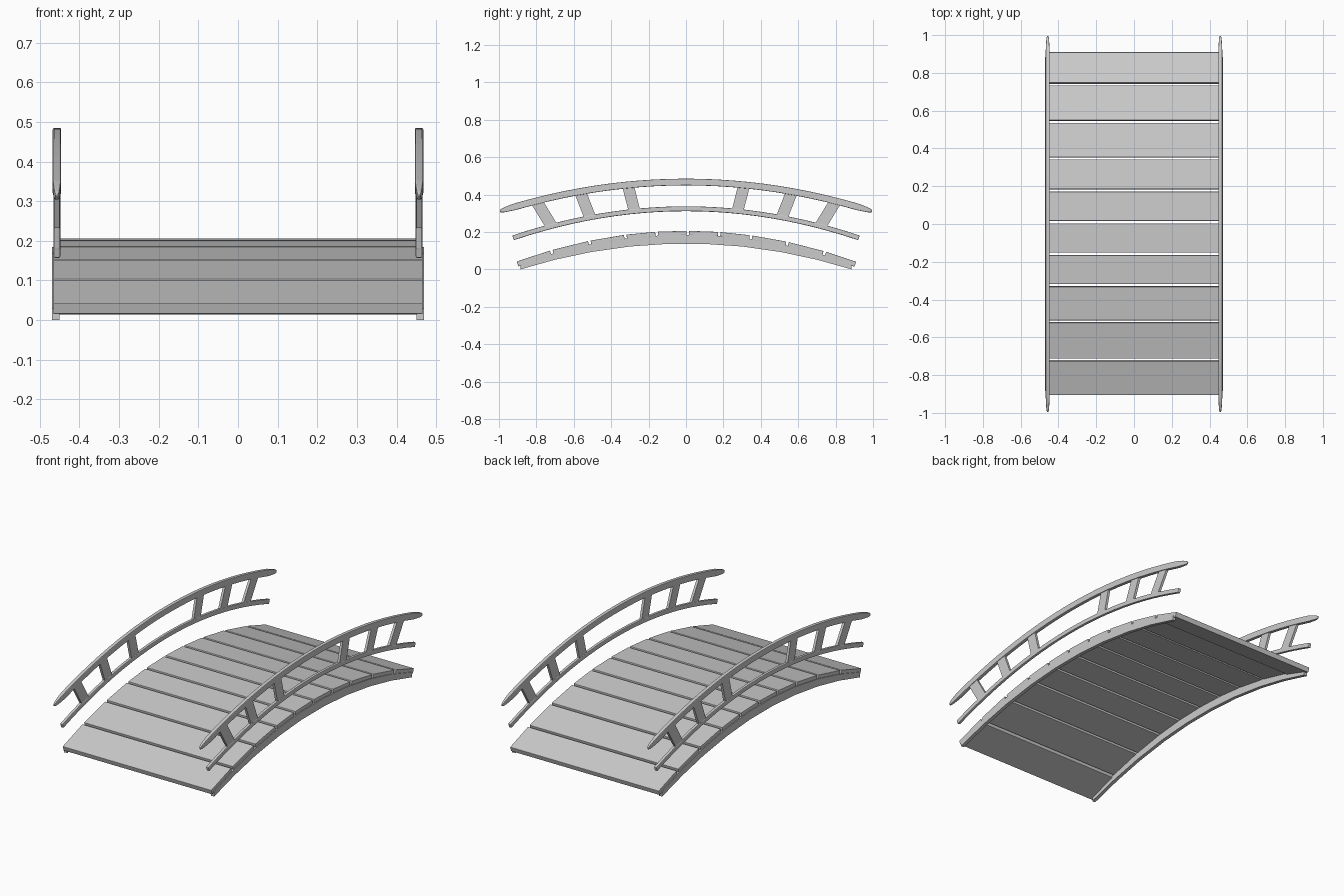
import bpy, bmesh, math
from mathutils import Vector

if "Cube" in bpy.data.objects:
    bpy.data.objects.remove(bpy.data.objects["Cube"])


def make(name, verts, faces, bevel=0.0):
    me = bpy.data.meshes.new(name)
    me.from_pydata(verts, [], faces)
    bm = bmesh.new()
    bm.from_mesh(me)
    bmesh.ops.recalc_face_normals(bm, faces=bm.faces)
    bm.to_mesh(me)
    bm.free()
    ob = bpy.data.objects.new(name, me)
    bpy.context.collection.objects.link(ob)
    if bevel:
        mod = ob.modifiers.new("bevel", 'BEVEL')
        mod.width = bevel
        mod.segments = 2
        mod.limit_method = 'ANGLE'
        mod.angle_limit = math.radians(50)
    return ob


def loft(name, stations, bevel=0.0):
    """Stations are (x centre, half width, lower (y, z), upper (y, z))."""
    verts, faces = [], []
    for x, w, lo, up in stations:
        verts += [(x - w, *lo), (x + w, *lo), (x + w, *up), (x - w, *up)]
    n = len(stations)
    for i in range(n - 1):
        for j in range(4):
            a, b = i * 4 + j, i * 4 + (j + 1) % 4
            faces.append((a, b, b + 4, a + 4))
    faces += [(3, 2, 1, 0), tuple(range(4 * n - 4, 4 * n))]
    return make(name, verts, faces, bevel)


def deck_z(y):
    return 0.206 - 0.2 * y * y


def offset(y, z, slope, d):
    n = Vector((-slope, 1)).normalized() * d
    return (y + n.x, z + n.y)


# Deck planks: straight boards following the arch
seams = [-0.905, -0.72, -0.517, -0.325, -0.158, 0.01, 0.178, 0.348, 0.543, 0.742, 0.91]
for i, (a, b) in enumerate(zip(seams, seams[1:])):
    a, b = a + (0.007 if i else 0), b - (0.007 if i < 9 else 0)
    za, zb = deck_z(a), deck_z(b)
    s = (zb - za) / (b - a)
    t = 0.028 if i in (0, 9) else 0.022
    loft(f"plank_{i + 1}", [(0, 0.466, offset(a, za, s, -t), (a, za)),
                            (0, 0.466, offset(b, zb, s, -t), (b, zb))], 0.002)


def stringer(side, x):
    st = []
    for y in (-0.885, -0.7, -0.51, -0.3, -0.1, 0.1, 0.3, 0.51, 0.7, 0.885):
        st.append((x, 0.01, (y, 0.138 - 0.176 * y * y), (y, deck_z(y) - 0.02)))
    loft(f"{side}_stringer", st)


def rail(name, x, half, top, k, width, height, taper):
    ys = [half * (-1 + 2 * i / 24) for i in range(25)]
    if taper:
        ends = [half - e for e in (0.0, 0.015, 0.04, 0.08)]
        ys = [-e for e in ends] + [y for y in ys if abs(y) < 0.9] + ends[::-1]
    st = []
    for y in ys:
        f = 1.0
        if taper:
            f = max(0.35, min(1.0, 0.35 + 0.65 * math.sqrt((half - abs(y)) / 0.08)))
        z, s = top - k * y * y, -2 * k * y
        st.append((x, width / 2 * f, offset(y, z, s, -height / 2 * f),
                   offset(y, z, s, height / 2 * f)))
    loft(name, st, 0.004)


# Side assemblies: stringer, handrail, lower rail and slanted balusters
for side, sx in (("left", -1), ("right", 1)):
    x = 0.457 * sx
    stringer(side, 0.46 * sx)
    rail(f"{side}_handrail", x, 0.995, 0.467, 0.158, 0.021, 0.036, True)
    rail(f"{side}_lower_rail", x, 0.925, 0.324, 0.182, 0.017, 0.026, False)
    i = 0
    for end in (-1, 1):
        for y0, y1 in ((0.275, 0.31), (0.512, 0.565), (0.718, 0.798)):
            i += 1
            y0, y1 = y0 * end, y1 * end
            lo = Vector((y0, 0.324 - 0.182 * y0 * y0))
            up = Vector((y1, 0.462 - 0.158 * y1 * y1))
            d = (up - lo).normalized()
            p = Vector((d.y, -d.x)) * 0.031
            loft(f"{side}_baluster_{i}", [(x, 0.007, tuple(lo - p), tuple(lo + p)),
                                          (x, 0.007, tuple(up - p), tuple(up + p))])
